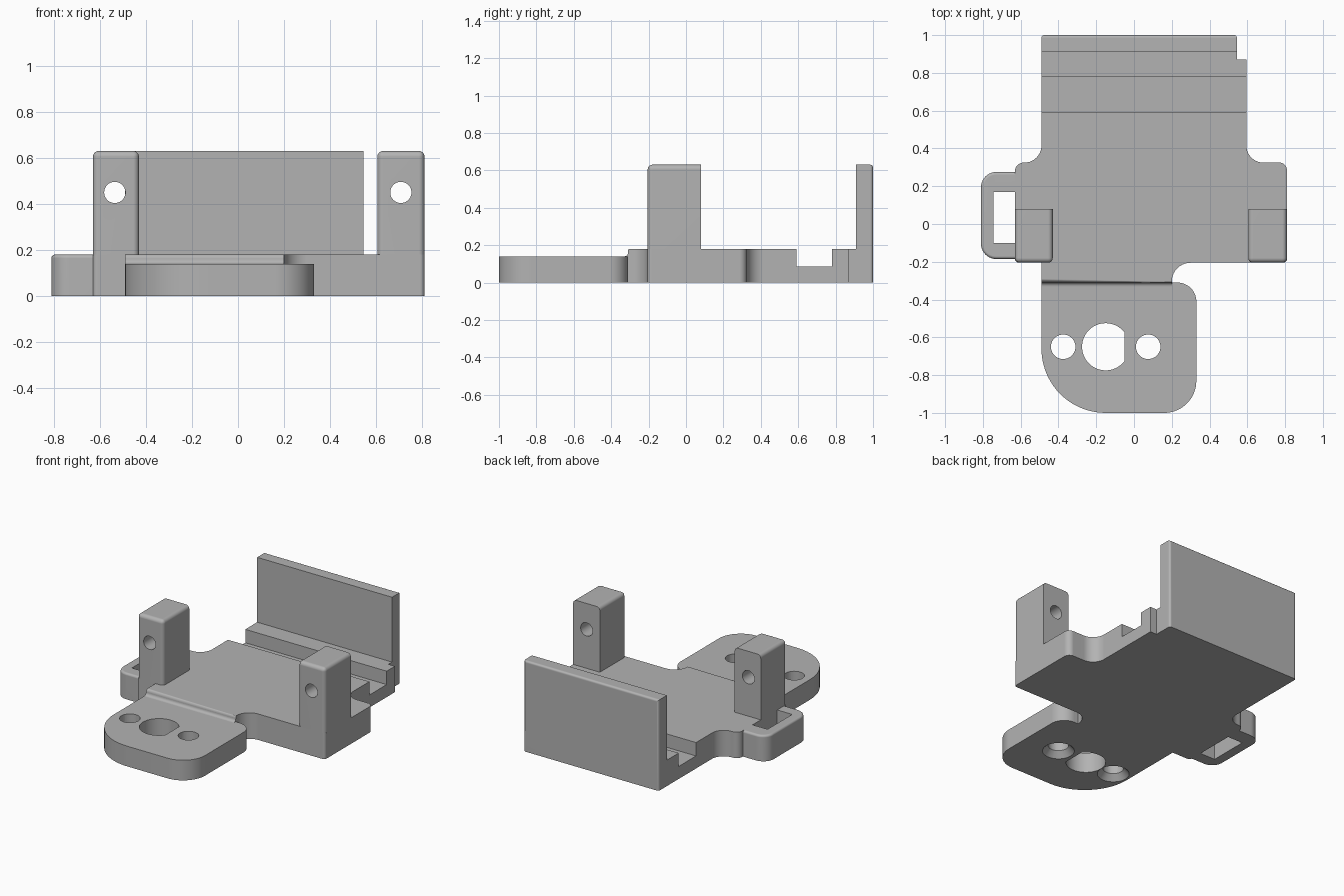
import bpy, bmesh, math
from mathutils import Vector, Matrix

if "Cube" in bpy.data.objects:
    bpy.data.objects.remove(bpy.data.objects["Cube"], do_unlink=True)

grey = bpy.data.materials.new("plain grey")
grey.use_nodes = True
grey.diffuse_color = (0.45, 0.45, 0.45, 1)
grey.node_tree.nodes["Principled BSDF"].inputs["Base Color"].default_value = (0.45, 0.45, 0.45, 1)

BASE_TOP, FLAP_TOP, TALL = 0.18, 0.14, 0.63


def rounded(corners, steps=10):
    """Turn (x, y, radius) corners into an outline with circular fillets."""
    out = []
    for i, (x, y, r) in enumerate(corners):
        p = Vector((x, y))
        if r == 0:
            out.append(p)
            continue
        a = (Vector(corners[i - 1][:2]) - p).normalized()
        b = (Vector(corners[(i + 1) % len(corners)][:2]) - p).normalized()
        half = a.angle(b) / 2
        centre = p + (a + b).normalized() * r / math.sin(half)
        start = p + a * r / math.tan(half) - centre
        end = p + b * r / math.tan(half) - centre
        sweep = start.angle_signed(end)
        for k in range(steps + 1):
            t = -sweep * k / steps
            out.append(centre + Matrix.Rotation(t, 2) @ start)
    return out


def finish(name, bm):
    bmesh.ops.recalc_face_normals(bm, faces=bm.faces[:])
    mesh = bpy.data.meshes.new(name)
    bm.to_mesh(mesh)
    bm.free()
    mesh.materials.append(grey)
    obj = bpy.data.objects.new(name, mesh)
    bpy.context.collection.objects.link(obj)
    return obj


def prism(points, z0, z1):
    bm = bmesh.new()
    face = bm.faces.new([bm.verts.new((p[0], p[1], z0)) for p in points])
    top = bmesh.ops.extrude_face_region(bm, geom=[face])["geom"]
    moved = [v for v in top if isinstance(v, bmesh.types.BMVert)]
    bmesh.ops.translate(bm, verts=moved, vec=(0, 0, z1 - z0))
    return bm


def box(x0, x1, y0, y1, z0, z1):
    return prism([(x0, y0), (x1, y0), (x1, y1), (x0, y1)], z0, z1)


def soften(bm, rule, width, segments=5):
    """Round the edges whose two ends both satisfy the rule."""
    edges = [e for e in bm.edges if rule(e.verts[0].co, e.verts[1].co)]
    bmesh.ops.bevel(bm, geom=edges, offset=width, segments=segments,
                    profile=0.5, affect='EDGES')
    return bm


def cone(x, y, r0, r1, z0, z1):
    bm = bmesh.new()
    bmesh.ops.create_cone(bm, cap_ends=True, segments=40, radius1=r0, radius2=r1,
                          depth=z1 - z0, matrix=Matrix.Translation((x, y, (z0 + z1) / 2)))
    return bm


def activate(obj):
    bpy.ops.object.select_all(action='DESELECT')
    obj.select_set(True)
    bpy.context.view_layer.objects.active = obj


def cut(obj, bm):
    cutter = finish("cutter", bm)
    cutter.hide_render = True
    mod = obj.modifiers.new("cut", 'BOOLEAN')
    mod.operation, mod.solver, mod.object = 'DIFFERENCE', 'EXACT', cutter
    activate(obj)
    bpy.ops.object.modifier_apply(modifier=mod.name)
    bpy.data.objects.remove(cutter, do_unlink=True)


def smooth(obj):
    activate(obj)
    bpy.ops.object.shade_smooth_by_angle(angle=math.radians(32))
    mod = obj.modifiers.new("even shading", 'WEIGHTED_NORMAL')
    mod.keep_sharp = True


def near(a, b):
    return abs(a - b) < 0.002


parts = []

# Base plate with side ears and a cross groove
outline = rounded([
    (-0.49, -0.31, 0), (0.2, -0.31, 0), (0.2, -0.205, 0.1), (0.81, -0.205, 0.02),
    (0.81, 0.325, 0.04), (0.595, 0.325, 0.09), (0.595, 0.87, 0), (0.545, 0.87, 0),
    (0.545, 0.91, 0), (-0.49, 0.91, 0), (-0.49, 0.325, 0.09), (-0.63, 0.325, 0.045),
    (-0.63, -0.205, 0.02), (-0.49, -0.205, 0)])
bm = soften(prism(outline, 0, BASE_TOP),
            lambda a, b: all(near(v.y, -0.31) and near(v.z, BASE_TOP) for v in (a, b)), 0.02)
base = finish("base_plate", bm)
cut(base, box(-1, 1, 0.59, 0.78, 0.087, 0.4))
parts.append(base)

# Front mounting flap with its holes
flap = finish("mounting_flap", prism(rounded([
    (-0.49, -1, 0.34), (0.33, -1, 0.17), (0.33, -0.31, 0.1), (-0.49, -0.31, 0)], 18),
    0, FLAP_TOP))
for x in (-0.375, 0.075):
    cut(flap, cone(x, -0.65, 0.065, 0.065, -0.1, 0.3))
    cut(flap, cone(x, -0.65, 0.105, 0.06, -0.005, 0.045))
ring = [math.tau * i / 48 for i in range(48)]
cut(flap, prism([(min(-0.15 + 0.125 * math.cos(t), -0.05), -0.65 + 0.125 * math.sin(t))
                 for t in ring], -0.1, 0.3))
parts.append(flap)

# Concave fillet between flap and base
r = 0.02
curve = [(-0.31, FLAP_TOP)] + [
    (-0.31 - r + r * math.cos(t), FLAP_TOP + r - r * math.sin(t))
    for t in (math.pi / 2 * i / 6 for i in range(7))]
bm = prism(curve, -0.49, 0.2)
for v in bm.verts:
    v.co = (v.co.z, v.co.x, v.co.y)
parts.append(finish("step_fillet", bm))

# Back wall
bm = soften(box(-0.49, 0.545, 0.91, 1, 0, TALL),
            lambda a, b: near(a.y, 1) and near(b.y, 1) and max(a.z, b.z) > 0.5
            and (a.z + b.z) > 0.5, 0.015)
parts.append(finish("back_wall", bm))

# Two upright posts with a cross hole
for name, x0, x1, hole in (("right_post", -0.63, -0.43, -0.535),
                           ("left_post", 0.605, 0.81, 0.707)):
    bm = soften(box(x0, x1, -0.205, 0.08, BASE_TOP, TALL),
                lambda a, b: (min(a.y, b.y) < 0 and max(a.z, b.z) > 0.5), 0.025)
    post = finish(name, bm)
    drill = cone(0, 0, 0.046, 0.046, -0.5, 0.5)
    bmesh.ops.transform(drill, verts=drill.verts[:],
                        matrix=Matrix.Translation((hole, 0, 0.45)) @ Matrix.Rotation(math.pi / 2, 4, 'X'))
    cut(post, drill)
    parts.append(post)

# Strap loop on the side
bm = prism(rounded([
    (-0.63, 0.275, 0), (-0.81, 0.275, 0.08), (-0.81, -0.185, 0.08), (-0.63, -0.185, 0),
    (-0.63, -0.1, 0), (-0.745, -0.1, 0), (-0.745, 0.17, 0), (-0.63, 0.17, 0)]), 0, BASE_TOP)


def outer_rim(a, b):
    return all(near(v.z, BASE_TOP) and (v.x < -0.75 or v.y > 0.19 or v.y < -0.104)
               for v in (a, b)) and not (near(a.x, -0.63) and near(b.x, -0.63))


parts.append(finish("strap_loop", soften(bm, outer_rim, 0.015)))

for part in parts:
    smooth(part)
